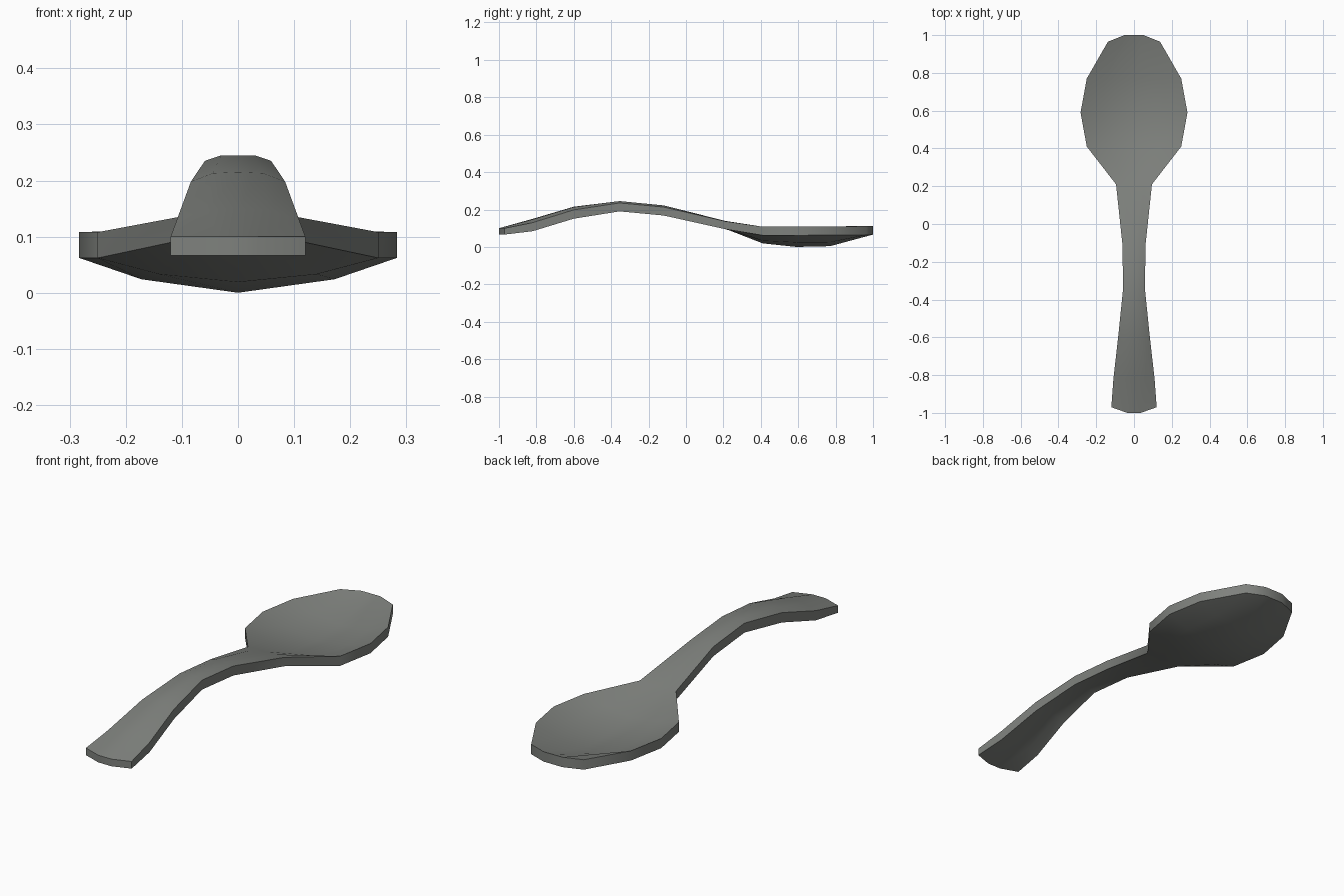
import bpy, bmesh, math

if "Cube" in bpy.data.objects:
    bpy.data.objects.remove(bpy.data.objects["Cube"])

# single dull metal colour
metal = bpy.data.materials.new("dull grey metal")
metal.diffuse_color = (0.21, 0.22, 0.205, 1)
metal.use_nodes = True
metal.node_tree.nodes["Principled BSDF"].inputs["Base Color"].default_value = metal.diffuse_color

# stations along the spoon:
# y at edge, y at middle, half width, mid-column x, top z at edge / mid / centre, thickness
rows = [
    (-0.97, -1.00, 0.120, 0.035, 0.100, 0.100, 0.100, 0.034),   # handle end
    (-0.82, -0.82, 0.109, 0.055, 0.130, 0.147, 0.150, 0.046),
    (-0.60, -0.60, 0.084, 0.045, 0.198, 0.213, 0.215, 0.047),
    (-0.355, -0.355, 0.059, 0.030, 0.235, 0.245, 0.245, 0.045),
    (-0.12, -0.12, 0.060, 0.030, 0.213, 0.222, 0.222, 0.045),
    (0.21, 0.21, 0.095, 0.050, 0.137, 0.139, 0.139, 0.042),     # neck
    (0.41, 0.41, 0.250, 0.140, 0.108, 0.079, 0.065, 0.046),     # bowl
    (0.59, 0.59, 0.283, 0.172, 0.108, 0.070, 0.046, 0.046),
    (0.77, 0.77, 0.250, 0.150, 0.109, 0.071, 0.050, 0.046),
    (0.965, 1.00, 0.138, 0.050, 0.111, 0.113, 0.113, 0.047),    # bowl tip
]

bm = bmesh.new()
top, bottom = [], []
for ye, ym, w, m, ze, zm, zc, t in rows:
    section = [(-w, ye, ze), (-m, ym, zm), (0, ym, zc), (m, ym, zm), (w, ye, ze)]
    top.append([bm.verts.new(p) for p in section])
    bottom.append([bm.verts.new((x, y, z - t)) for x, y, z in section])

# upper and lower skins
for i in range(len(rows) - 1):
    for j in range(4):
        bm.faces.new((top[i][j], top[i][j + 1], top[i + 1][j + 1], top[i + 1][j]))
        bm.faces.new((bottom[i][j], bottom[i + 1][j], bottom[i + 1][j + 1], bottom[i][j + 1]))
    # side rim
    for j in (0, 4):
        bm.faces.new((top[i][j], top[i + 1][j], bottom[i + 1][j], bottom[i][j]))
# end rims
for i in (0, -1):
    for j in range(4):
        bm.faces.new((top[i][j], top[i][j + 1], bottom[i][j + 1], bottom[i][j]))
bmesh.ops.recalc_face_normals(bm, faces=bm.faces[:])

mesh = bpy.data.meshes.new("spoon")
bm.to_mesh(mesh)
bm.free()
mesh.materials.append(metal)
spoon = bpy.data.objects.new("spoon", mesh)
bpy.context.collection.objects.link(spoon)
bpy.context.view_layer.objects.active = spoon
spoon.select_set(True)

# soft skins, crisp rim
bpy.ops.object.shade_smooth_by_angle(angle=math.radians(45))
